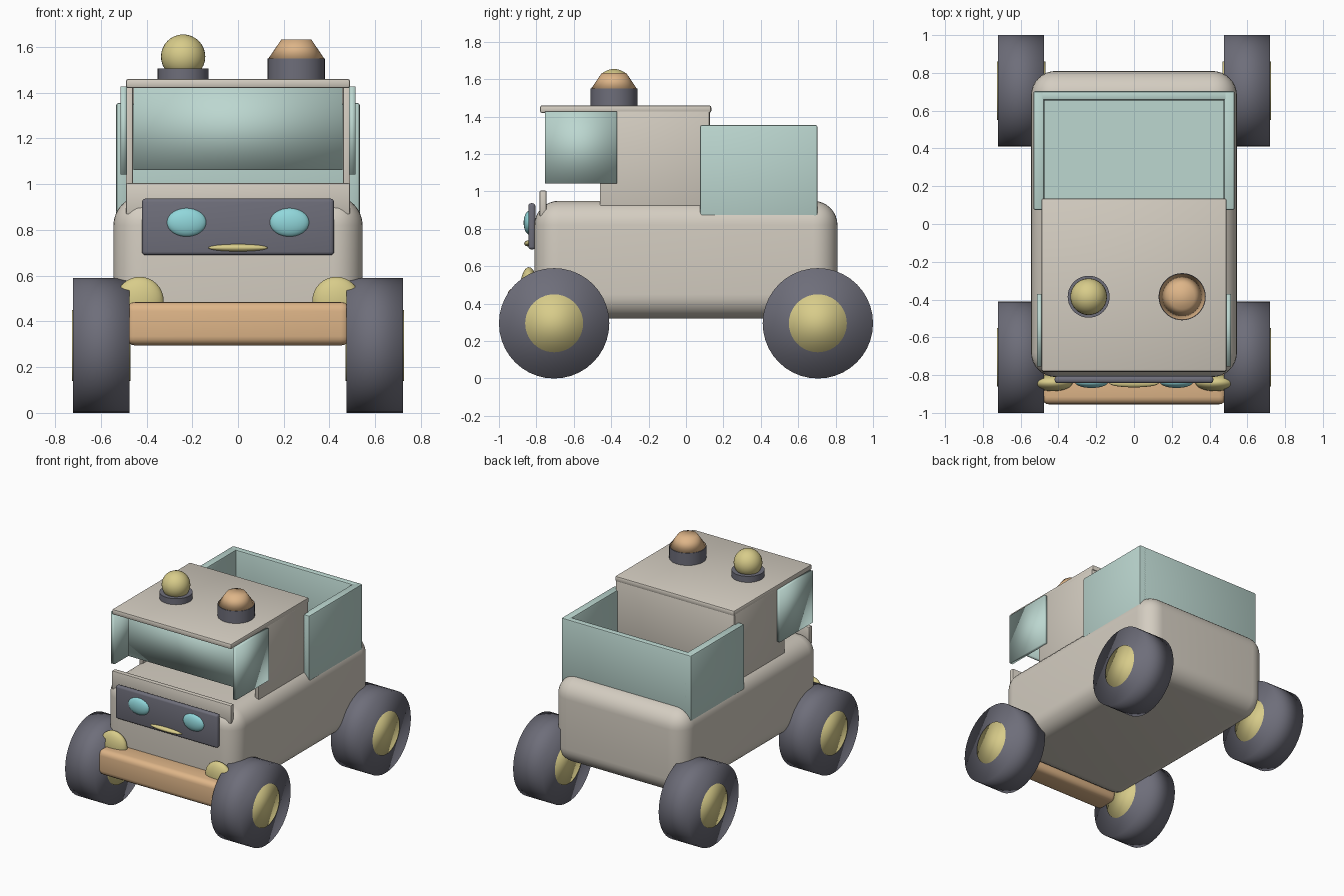
import bpy
import bmesh
import math
from mathutils import Matrix, Vector

start = bpy.data.objects.get("Cube")
if start:
    bpy.data.objects.remove(start, do_unlink=True)


def material(name, rgb):
    linear = [((c / 255 + 0.055) / 1.055) ** 2.4 for c in rgb] + [1]
    m = bpy.data.materials.new(name)
    m.use_nodes = True
    m.diffuse_color = linear
    shader = m.node_tree.nodes["Principled BSDF"]
    shader.inputs["Base Color"].default_value = linear
    shader.inputs["Roughness"].default_value = 0.6
    return m


BEIGE = material("warm beige", (212, 205, 193))
TEAL = material("pale teal", (188, 215, 208))
TAN = material("tan", (222, 181, 136))
YELLOW = material("soft yellow", (216, 204, 138))
DARK = material("slate grey", (110, 110, 122))
CYAN = material("bright cyan", (145, 215, 219))


def finish(name, bm, mat, smooth="angle"):
    bmesh.ops.recalc_face_normals(bm, faces=bm.faces)
    mesh = bpy.data.meshes.new(name)
    bm.to_mesh(mesh)
    bm.free()
    mesh.materials.append(mat)
    obj = bpy.data.objects.new(name, mesh)
    bpy.context.collection.objects.link(obj)
    bpy.ops.object.select_all(action="DESELECT")
    obj.select_set(True)
    bpy.context.view_layer.objects.active = obj
    if smooth == "all":
        bpy.ops.object.shade_smooth()
    else:
        bpy.ops.object.shade_smooth_by_angle(angle=math.radians(35))
    return obj


def add_box(bm, low, high, bevel=0, segments=2):
    low, high = Vector(low), Vector(high)
    part = bmesh.new()
    bmesh.ops.create_cube(part, size=1, matrix=Matrix.Translation((low + high) / 2)
                          @ Matrix.Diagonal((*(high - low), 1)))
    if bevel:
        bmesh.ops.bevel(part, geom=part.edges[:], offset=bevel, segments=segments,
                        profile=0.5, affect="EDGES")
    temp = bpy.data.meshes.new("part")
    part.to_mesh(temp)
    part.free()
    bm.from_mesh(temp)
    bpy.data.meshes.remove(temp)


def box(name, low, high, mat, bevel=0, segments=2, smooth="angle"):
    bm = bmesh.new()
    add_box(bm, low, high, bevel, segments)
    return finish(name, bm, mat, smooth)


def ellipsoid(name, center, radii, mat):
    bm = bmesh.new()
    bmesh.ops.create_uvsphere(bm, u_segments=32, v_segments=16, radius=1,
                              matrix=Matrix.Translation(center) @ Matrix.Diagonal((*radii, 1)))
    return finish(name, bm, mat, "all")


def cylinder(name, center, r1, r2, depth, mat, axis="Z", smooth="angle"):
    turn = Matrix.Rotation(math.pi / 2, 4, "Y") if axis == "X" else Matrix()
    bm = bmesh.new()
    bmesh.ops.create_cone(bm, cap_ends=True, segments=40, radius1=r1, radius2=r2, depth=depth,
                          matrix=Matrix.Translation(center) @ turn)
    return finish(name, bm, mat, smooth)


# Rounded lower body
box("body", (-0.545, -0.81, 0.32), (0.545, 0.81, 0.95), BEIGE, 0.13, 8)

# Open-fronted cab: side walls, rear wall and roof
for side, s in (("left", 1), ("right", -1)):
    xs = sorted((s * 0.46, s * 0.49))
    box(f"cab_{side}_wall", (xs[0], -0.46, 0.9), (xs[1], 0.125, 1.43), BEIGE, 0.004)
box("cab_rear_wall", (-0.485, 0.09, 0.9), (0.485, 0.127, 1.43), BEIGE, 0.004)
box("roof", (-0.49, -0.78, 1.42), (0.49, 0.135, 1.46), BEIGE, 0.01)
box("hood_rim", (-0.49, -0.783, 0.867), (0.49, -0.745, 1.005), BEIGE, 0.008)

# Windshield and side windows
box("windshield", (-0.457, -0.63, 1.063), (0.457, -0.6, 1.425), TEAL, smooth="all")
for side, s in (("left", 1), ("right", -1)):
    xs = sorted((s * 0.486, s * 0.513))
    box(f"{side}_window", (xs[0], -0.755, 1.042), (xs[1], -0.37, 1.427), TEAL, smooth="all")

# Cargo bed: floor and four walls
bed = bmesh.new()
add_box(bed, (-0.5, 0.1, 0.852), (0.5, 0.68, 0.975))
for s in (1, -1):
    xs = sorted((s * 0.475, s * 0.533))
    add_box(bed, (xs[0], 0.075, 0.85), (xs[1], 0.703, 1.355), 0.01)
add_box(bed, (-0.53, 0.655, 0.85), (0.53, 0.703, 1.355), 0.01)
add_box(bed, (-0.53, 0.075, 0.85), (0.53, 0.115, 1.35), 0.008)
finish("cargo_bed", bed, TEAL)

# Face panel with eyes and mouth
box("face_panel", (-0.42, -0.843, 0.69), (0.42, -0.805, 0.937), DARK, 0.015, 3)
ellipsoid("mouth", (0, -0.843, 0.722), (0.13, 0.022, 0.016), YELLOW)

# Bumper
box("bumper", (-0.49, -0.955, 0.295), (0.49, -0.77, 0.485), TAN, 0.04, 4)

# Mirrored eyes, headlights and wheels
for side, s in (("left", 1), ("right", -1)):
    ellipsoid(f"{side}_eye", (s * 0.225, -0.838, 0.833), (0.087, 0.03, 0.063), CYAN)
    ellipsoid(f"{side}_headlight", (s * 0.43, -0.84, 0.49), (0.105, 0.045, 0.105), YELLOW)
    for end, y in (("front", -0.705), ("rear", 0.705)):
        cylinder(f"{end}_{side}_tire", (s * 0.598, y, 0.295), 0.295, 0.295, 0.245,
                 DARK, "X", "all")
        cylinder(f"{end}_{side}_hub", (s * 0.598, y, 0.295), 0.155, 0.155, 0.257,
                 YELLOW, "X", "all")

# Roof beacons
cylinder("ball_beacon_base", (-0.24, -0.385, 1.48), 0.111, 0.111, 0.05, DARK)
ellipsoid("ball_beacon", (-0.24, -0.385, 1.558), (0.097, 0.097, 0.097), YELLOW)
cylinder("cone_beacon_base", (0.255, -0.385, 1.503), 0.125, 0.125, 0.095, DARK)
cylinder("cone_beacon", (0.255, -0.385, 1.591), 0.123, 0.065, 0.085, TAN, smooth="all")
